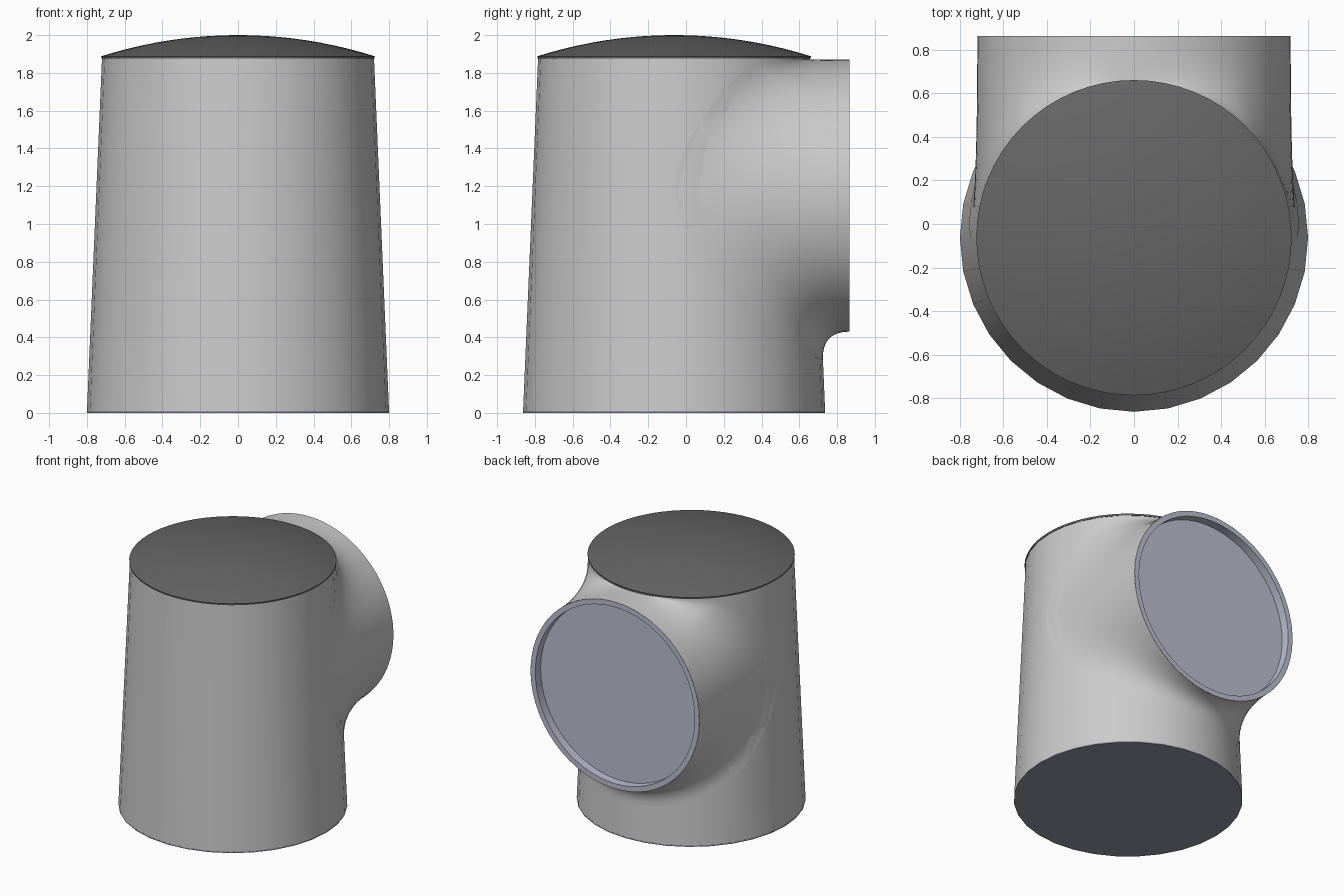
import bpy, bmesh
from math import sin, cos, asin, pi, sqrt
from mathutils import Vector

if "Cube" in bpy.data.objects:
    bpy.data.objects.remove(bpy.data.objects["Cube"])

CY = -0.063            # body axis in y
PORT_Y, PORT_Z, PORT_R = 0.865, 1.15, 0.72


def material(name, rgb):
    m = bpy.data.materials.new(name)
    m.diffuse_color = (*rgb, 1)
    m.use_nodes = True
    m.node_tree.nodes["Principled BSDF"].inputs["Base Color"].default_value = m.diffuse_color
    return m


def finish(name, bm, mat=None, angle=0.7):
    bmesh.ops.remove_doubles(bm, verts=bm.verts, dist=1e-5)
    bmesh.ops.recalc_face_normals(bm, faces=bm.faces)
    me = bpy.data.meshes.new(name)
    bm.to_mesh(me)
    bm.free()
    ob = bpy.data.objects.new(name, me)
    bpy.context.collection.objects.link(ob)
    if mat:
        me.materials.append(mat)
    bpy.ops.object.select_all(action='DESELECT')
    ob.select_set(True)
    bpy.context.view_layer.objects.active = ob
    bpy.ops.object.shade_smooth_by_angle(angle=angle)
    return ob


def skin(bm, rings):
    # Bridge successive closed rings with quads
    loops = [[bm.verts.new(p) for p in r] for r in rings]
    for a, b in zip(loops, loops[1:]):
        n = len(a)
        for i in range(n):
            bm.faces.new((a[i], a[(i + 1) % n], b[(i + 1) % n], b[i]))
    return loops


def lathe(name, profile, sides, place, mat=None, cap_ends=()):
    bm = bmesh.new()
    loops = skin(bm, [[place(r * sin(2 * pi * i / sides), r * cos(2 * pi * i / sides), h)
                       for i in range(sides)] for r, h in profile])
    for e in cap_ends:
        bm.faces.new(loops[e])
    return finish(name, bm, mat)


def upright(a, b, h):
    return Vector((a, CY + b, h))


def facing_back(a, b, h):
    return Vector((a, h, PORT_Z + b))


def body_radius(z):
    return 0.80 - 0.08 * z / 1.88


def on_body(phi, z):
    r = body_radius(z)
    return Vector((r * sin(phi), CY + r * cos(phi), z))


dark = material("dark_grey", (0.13, 0.13, 0.13))
lavender = material("pale_lavender", (0.50, 0.52, 0.64))
slate = material("slate", (0.30, 0.31, 0.40))

# Tapered body wall and thin base plate
lathe("body", [(body_radius(0.01), 0.01), (body_radius(1.88), 1.88)], 32, upright)
lathe("base_plate", [(0.80, 0), (0.80, 0.01)], 32, upright, slate, (0, -1))

# Shallow domed lid
a, h = 0.724, 0.112
R = (a * a + h * h) / (2 * h)
dome = [(0.722, 1.875)]
for i in range(11):
    r = a * (1 - i / 10) + 0.0005
    dome.append((r, 2.0 - R + sqrt(R * R - r * r)))
lathe("lid", dome, 64, upright, dark, (0, -1))

# Neck: round port rim flowing into the body with a fillet
N, STEPS = 96, 14
rings = [[] for _ in range(STEPS + 1)]
for i in range(N):
    t = 2 * pi * i / N
    s, c = sin(t), cos(t)
    z = PORT_Z + PORT_R * c
    rim = Vector((PORT_R * s, PORT_Y, z))
    phi = asin(PORT_R * s / body_radius(z))
    corner = on_body(phi, z)
    d = 0.15 + 0.06 * s * s + 0.06 * sin(2 * t) ** 2
    foot = on_body(phi + d * s / 0.75, min(1.872, z + d * c))
    for k in range(STEPS + 1):
        u = k / STEPS
        rings[k].append(rim * (1 - u) ** 2 + corner * 2 * u * (1 - u) + foot * u * u)
bm = bmesh.new()
skin(bm, rings)
finish("neck", bm)

# Recessed round port with a flat rim
lathe("port", [(0.72, PORT_Y), (0.68, PORT_Y), (0.68, 0.80)], 64, facing_back, lavender, (-1,))
